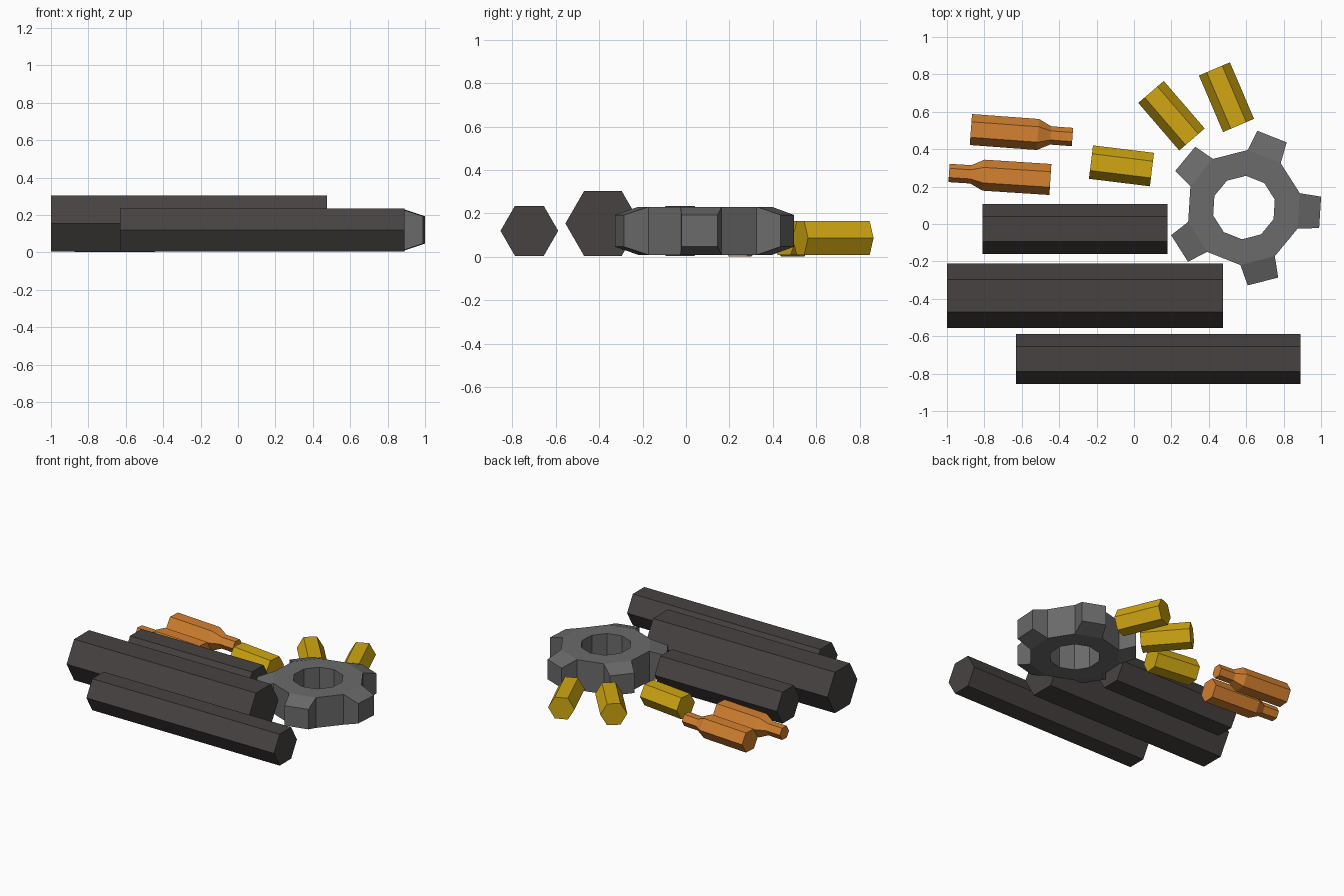
import bpy, bmesh, math
from mathutils import Vector

if "Cube" in bpy.data.objects:
    bpy.data.objects.remove(bpy.data.objects["Cube"])


def material(name, rgb):
    m = bpy.data.materials.new(name)
    m.diffuse_color = (*rgb, 1)
    m.use_nodes = True
    m.node_tree.nodes["Principled BSDF"].inputs["Base Color"].default_value = m.diffuse_color
    return m


IRON = material("dark iron", (0.062, 0.055, 0.053))
STEEL = material("grey steel", (0.145, 0.145, 0.145))
BRASS = material("yellow brass", (0.64, 0.39, 0.006))
COPPER = material("orange copper", (0.66, 0.22, 0.03))


def finish(bm, name, mat):
    bmesh.ops.recalc_face_normals(bm, faces=bm.faces[:])
    mesh = bpy.data.meshes.new(name)
    bm.to_mesh(mesh)
    bm.free()
    mesh.materials.append(mat)
    ob = bpy.data.objects.new(name, mesh)
    bpy.context.collection.objects.link(ob)
    return ob


def hex_rod(name, mat, start, end, profile, z):
    """Six-sided rod lying flat side down; profile = (fraction along, radius)."""
    a, b = Vector((*start, z)), Vector((*end, z))
    along = (b - a).normalized()
    side = Vector((-along.y, along.x, 0))
    up = Vector((0, 0, 1))
    bm = bmesh.new()
    rings = []
    for t, r in profile:
        c = a.lerp(b, t)
        rings.append([bm.verts.new(c + r * (side * math.cos(i * math.pi / 3)
                                            + up * math.sin(i * math.pi / 3)))
                      for i in range(6)])
    for p, q in zip(rings, rings[1:]):
        for i in range(6):
            j = (i + 1) % 6
            bm.faces.new((p[i], p[j], q[j], q[i]))
    bm.faces.new(rings[0])
    bm.faces.new(rings[-1])
    return finish(bm, name, mat)


# Iron bars
for i, (x0, x1, y, r, z) in enumerate([(-0.81, 0.18, -0.027, 0.133, 0.12),
                                       (-1.0, 0.475, -0.383, 0.173, 0.154),
                                       (-0.63, 0.89, -0.722, 0.133, 0.12)]):
    hex_rod(f"iron_bar_{i + 1}", IRON, (x0, y), (x1, y), [(0, r), (1, r)], z)

# Short brass rods
for i, (s, e) in enumerate([((-0.23, 0.331), (0.096, 0.291)),
                            ((0.091, 0.706), (0.31, 0.452)),
                            ((0.43, 0.829), (0.559, 0.527))]):
    hex_rod(f"brass_rod_{i + 1}", BRASS, s, e, [(0, 0.09), (1, 0.09)], 0.087)

# Copper cartridges with a narrow neck
for i, (s, e) in enumerate([((-0.872, 0.505), (-0.329, 0.465)),
                            ((-0.447, 0.238), (-0.989, 0.273))]):
    hex_rod(f"copper_case_{i + 1}", COPPER, s, e,
            [(0, 0.083), (0.66, 0.083), (0.785, 0.049), (1, 0.049)], 0.074)

# Gear: ten-sided ring with a tapered tooth on every second face
CX, CY, CZ, HALF = 0.588, 0.088, 0.12, 0.111
TURN = math.radians(-3.6)
bm = bmesh.new()


def ring(r, z):
    return [bm.verts.new((CX + r * math.cos(TURN + math.radians(36 * k - 18)),
                          CY + r * math.sin(TURN + math.radians(36 * k - 18)), z))
            for k in range(10)]


ot, ob_, it, ib = (ring(0.308, CZ + HALF), ring(0.308, CZ - HALF),
                   ring(0.17, CZ + HALF), ring(0.17, CZ - HALF))
for k in range(10):
    j = (k + 1) % 10
    bm.faces.new((ot[k], ot[j], it[j], it[k]))
    bm.faces.new((ob_[k], ob_[j], ib[j], ib[k]))
    bm.faces.new((it[k], it[j], ib[j], ib[k]))
    base = (ob_[k], ob_[j], ot[j], ot[k])
    if k % 2:
        bm.faces.new(base)
        continue
    a = TURN + math.radians(36 * k)
    out, side = Vector((math.cos(a), math.sin(a), 0)), Vector((-math.sin(a), math.cos(a), 0))
    tip = [bm.verts.new(Vector((CX, CY, CZ)) + out * 0.408 + side * w * 0.084
                        + Vector((0, 0, h * 0.073)))
           for w, h in ((-1, -1), (1, -1), (1, 1), (-1, 1))]
    bm.faces.new(tip)
    for n in range(4):
        m = (n + 1) % 4
        bm.faces.new((base[n], base[m], tip[m], tip[n]))
finish(bm, "gear", STEEL)
